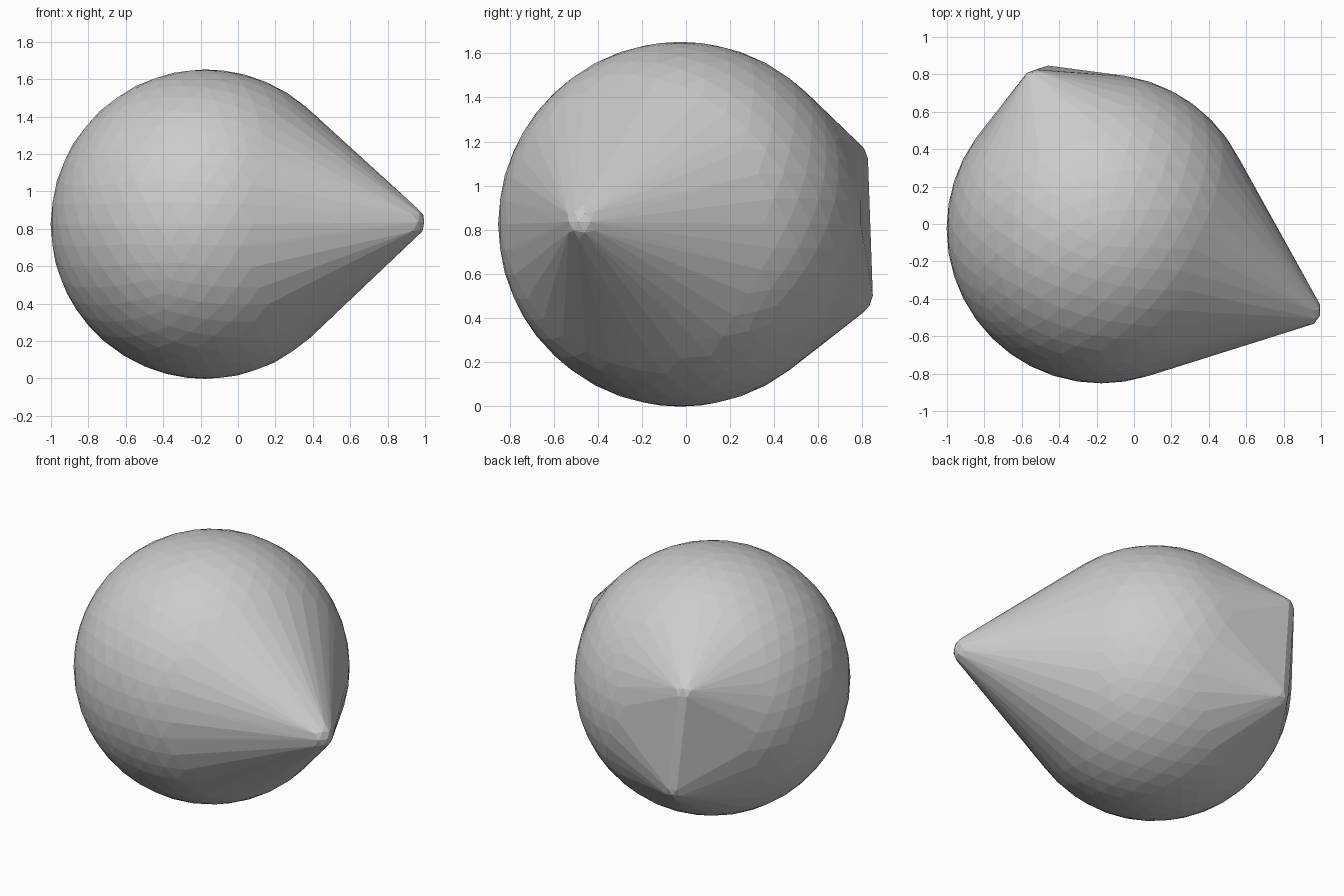
import bpy, bmesh
from mathutils import Vector, Matrix

if "Cube" in bpy.data.objects:
    bpy.data.objects.remove(bpy.data.objects["Cube"])

bm = bmesh.new()


def ball(center, radius, detail):
    bmesh.ops.create_icosphere(bm, subdivisions=detail, radius=radius,
                               matrix=Matrix.Translation(Vector(center)))


# Large round body
ball((-0.175, -0.025, 0.825), 0.827, 4)
# Long tapering tip at the right
ball((0.91, -0.46, 0.835), 0.09, 2)
# Two blunt corners at the back, one above the other
ball((-0.52, 0.735, 1.12), 0.09, 2)
ball((-0.46, 0.757, 0.50), 0.09, 2)

# Stretch one convex skin around all the balls
points = [v.co.copy() for v in bm.verts]
bm.free()
skin = bmesh.new()
for p in points:
    skin.verts.new(p)
hull = bmesh.ops.convex_hull(skin, input=skin.verts[:])
loose = [v for v in skin.verts if not v.link_faces]
bmesh.ops.delete(skin, geom=loose, context='VERTS')
bmesh.ops.recalc_face_normals(skin, faces=skin.faces[:])

mesh = bpy.data.meshes.new("pointed_stone")
skin.to_mesh(mesh)
skin.free()
stone = bpy.data.objects.new("pointed_stone", mesh)
bpy.context.collection.objects.link(stone)
